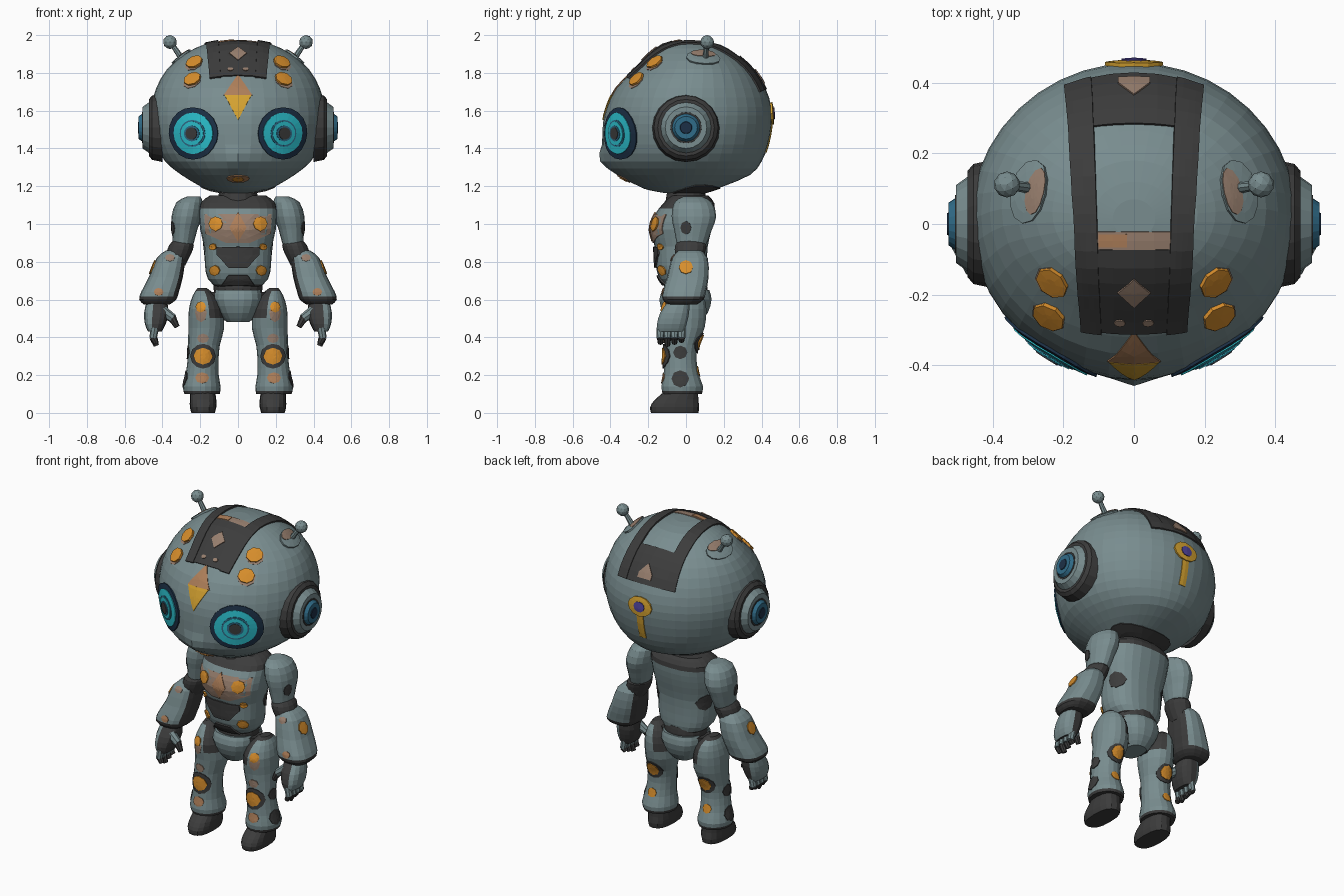
import bpy, bmesh, math
from mathutils import Vector, Matrix
from mathutils.bvhtree import BVHTree

cube = bpy.data.objects.get("Cube")
if cube:
    bpy.data.objects.remove(cube, do_unlink=True)


def material(name, r, g, b):
    m = bpy.data.materials.new(name)
    m.use_nodes = True
    m.diffuse_color = (r, g, b, 1)
    m.node_tree.nodes["Principled BSDF"].inputs["Base Color"].default_value = (r, g, b, 1)
    return m


GREY = material("slate grey", .19, .265, .275)
DARK = material("charcoal", .045, .045, .045)
ORANGE = material("orange", .68, .27, .025)
GOLD = material("gold", .66, .36, .03)
COPPER = material("faded copper", .42, .21, .10)
TAN = material("dull tan", .31, .21, .155)
CYAN = material("bright cyan", .025, .53, .62)
NAVY = material("navy", .012, .03, .062)
BLUE = material("steel blue", .03, .15, .25)
PURPLE = material("violet", .08, .06, .35)


def finish(name, bm, mats, mirror=False, thick=0):
    me = bpy.data.meshes.new(name)
    bm.to_mesh(me)
    for m in mats:
        me.materials.append(m)
    ob = bpy.data.objects.new(name, me)
    bpy.context.collection.objects.link(ob)
    if thick:
        s = ob.modifiers.new("thickness", 'SOLIDIFY')
        s.thickness, s.offset = thick, -1
    if mirror:
        ob.modifiers.new("mirror", 'MIRROR')
    tree = BVHTree.FromBMesh(bm)
    bm.free()
    return tree


def smoothed(rows, steps):
    # Catmull-Rom interpolation between cross-sections
    out = []
    for i in range(len(rows) - 1):
        a, b, c, d = (rows[max(0, min(len(rows) - 1, i + k))] for k in (-1, 0, 1, 2))
        for s in range(steps):
            t = s / steps
            out.append([q + .5 * t * (r - p + t * (2*p - 5*q + 4*r - e + t * (3*(q - r) + e - p)))
                        for p, q, r, e in zip(a, b, c, d)])
    return out + [list(rows[-1])]


def loft(name, mats, rows, n=14, steps=2, power=2, rule=None, warp=None, mirror=False):
    # rows: (x, y, z, half width, half depth)
    bm = bmesh.new()
    rings = []
    for x, y, z, rx, ry in smoothed(rows, steps):
        ring = []
        for i in range(n):
            c, s = math.cos(math.tau * i / n), math.sin(math.tau * i / n)
            v = Vector((x + rx * math.copysign(abs(c) ** (2 / power), c),
                        y + ry * math.copysign(abs(s) ** (2 / power), s), z))
            ring.append(bm.verts.new(warp(v) if warp else v))
        rings.append(ring)
    for a, b in zip(rings, rings[1:]):
        for i in range(n):
            j = (i + 1) % n
            bm.faces.new((a[i], a[j], b[j], b[i]))
    bm.faces.new(rings[0])
    bm.faces.new(rings[-1])
    bmesh.ops.recalc_face_normals(bm, faces=bm.faces)
    if rule:
        for f in bm.faces:
            f.material_index = int(rule(f.calc_center_median(), f.normal))
    return finish(name, bm, mats, mirror)


def rod(name, mat, p, q, r0, r1, n=8, mirror=True):
    p, q = Vector(p), Vector(q)
    bm = bmesh.new()
    turn = (q - p).to_track_quat('Z', 'Y').to_matrix().to_4x4()
    bmesh.ops.create_cone(bm, cap_ends=True, segments=n, radius1=r0, radius2=r1, depth=(q - p).length,
                          matrix=Matrix.Translation((p + q) / 2) @ turn)
    finish(name, bm, [mat], mirror)


def project(tree, o, d, lift):
    hit, normal, _, _ = tree.ray_cast(o, d)
    if hit is None:
        hit, normal, _, _ = tree.find_nearest(o + d * .5)
    return hit + normal * lift


def oval(ru, rv, n=12):
    return [(ru * math.cos(math.tau * i / n), rv * math.sin(math.tau * i / n)) for i in range(n)]


def decal(tree, name, mat, at, d, outline, lift=.005, thick=.008, mirror=False):
    # outline (counter-clockwise) laid onto a part along direction d
    at, d = Vector(at), Vector(d).normalized()
    u = d.cross(Vector((0, 1, 0) if abs(d.z) > .9 else (0, 0, 1))).normalized()
    v = u.cross(d)
    parts = 4 if len(outline) < 8 else 1
    pts = [Vector(a).lerp(Vector(b), k / parts)
           for a, b in zip(outline, outline[1:] + outline[:1]) for k in range(parts)]
    mid = sum(pts, Vector((0, 0))) / len(pts)
    bm = bmesh.new()

    def place(p):
        return bm.verts.new(project(tree, at - d * .5 + u * p.x + v * p.y, d, lift))
    centre = place(mid)
    rings = [[place(mid.lerp(p, s)) for p in pts] for s in (.34, .67, 1)]
    n = len(pts)
    for i in range(n):
        j = (i + 1) % n
        bm.faces.new((centre, rings[0][i], rings[0][j]))
        for a, b in zip(rings, rings[1:]):
            bm.faces.new((a[i], b[i], b[j], a[j]))
    finish(name, bm, [mat], mirror, thick)


def band(tree, name, mat, x0, x1, a0, a1, lift=.01, thick=.015, taper=0, mirror=False):
    # panel wrapped over the crown between two angles, narrowing to the front
    bm = bmesh.new()
    nx, na = 4, max(2, int((a1 - a0) / 7))
    grid = []
    for i in range(na + 1):
        t = math.radians(a0 + (a1 - a0) * i / na)
        d = Vector((0, -math.cos(t), -math.sin(t)))
        w = 1 - taper * i / na
        grid.append([bm.verts.new(project(tree, Vector((w * (x0 + (x1 - x0) * k / nx), 0, 1.55)) - d, d, lift))
                     for k in range(nx + 1)])
    for a, b in zip(grid, grid[1:]):
        for k in range(nx):
            bm.faces.new((a[k], b[k], b[k + 1], a[k + 1]))
    finish(name, bm, [mat], mirror, thick)


# Head: (height, half width, front, back), with a small pointed nose and flattened eye areas
head_rows = [(1.165, .07, -.12, .10), (1.18, .15, -.2, .14), (1.2, .2, -.25, .2), (1.26, .3, -.36, .34),
             (1.33, .385, -.425, .4), (1.42, .435, -.44, .435), (1.53, .46, -.44, .455), (1.62, .458, -.42, .452),
             (1.72, .433, -.37, .42), (1.82, .375, -.27, .355), (1.9, .28, -.19, .265), (1.95, .18, -.12, .18),
             (1.97, .06, -.04, .07)]


def face_shape(v):
    if v.y < 0:
        v.y -= .03 * math.exp(-(v.x / .06) ** 2 - ((v.z - 1.34) / .06) ** 2)
        v.y += .014 * math.exp(-((abs(v.x) - .25) / .1) ** 2 - ((v.z - 1.48) / .16) ** 2)
    return v


head = loft("head", [GREY], [(0, (f + b) / 2, z, w, (b - f) / 2) for z, w, f, b in head_rows], n=40, warp=face_shape)

FRONT, BACK, UP, IN = (0, 1, 0), (0, -1, 0), (0, 0, 1), (-1, 0, 0)

# Eyes: stacked rings
for i, (part, mat, r) in enumerate([("rim", NAVY, .142), ("ring", CYAN, .112), ("iris", BLUE, .073), ("glow", CYAN, .064),
                                    ("inner_ring", BLUE, .043), ("pupil", DARK, .033)]):
    decal(head, "eye_" + part, mat, (.247 if i == 0 else .242, -.38, 1.48), (-.35, .94, 0), oval(r * 1.05, r * .96, 20),
          .008 + .003 * i, .014 if i == 0 else .008, True)

# Crown panels
band(head, "crown_strip", DARK, .12, .195, 21, 144, taper=.24, mirror=True)
band(head, "crown_front_panel", DARK, -.115, .115, 100, 143, .007)
band(head, "crown_back_panel", DARK, -.13, .13, 21, 50, .007)
band(head, "crown_tan_edge", TAN, -.112, .112, 93, 100, .004, .008)
band(head, "crown_copper_spot", COPPER, -.1, -.02, 94, 99, .007, .008)
decal(head, "crown_front_diamond", TAN, (0, -.19, 1.9), (0, .3, -1), [(-.045, 0), (0, -.05), (.045, 0), (0, .045)], .012)
decal(head, "crown_back_diamond", TAN, (0, .4, 1.77), (0, -.8, -.6), [(-.045, -.03), (.045, -.03), (.045, 0), (0, .06), (-.045, 0)], .012)
decal(head, "crown_dot", TAN, (.04, -.28, 1.82), (0, .6, -.8), oval(.016, .012, 8), .012, mirror=True)

# Forehead, chin and brow lamps
decal(head, "forehead_upper", COPPER, (0, -.4, 1.68), FRONT, [(-.075, 0), (.075, 0), (0, .11)])
decal(head, "forehead_lower", GOLD, (0, -.4, 1.68), FRONT, [(-.07, 0), (0, -.13), (.07, 0)], .006)
decal(head, "chin_mark", COPPER, (0, -.35, 1.225), (0, .8, .6), oval(.06, .035))
decal(head, "chin_lamp", ORANGE, (0, -.35, 1.225), (0, .8, .6), oval(.03, .02, 8), .009)
for z, y, x in ((1.88, -.175, .247), (1.8, -.295, .272)):
    decal(head, "brow_halo", TAN, (x, y, z - .012), (-x, -y, 1.5 - z), oval(.052, .05, 8), .003, .008, True)
    decal(head, "brow_lamp", ORANGE, (x, y, z), (-x, -y, 1.5 - z), oval(.048, .044, 8), .014, .022, True)

# Keyhole lamp on the back
decal(head, "keyhole_stem", GOLD, (0, .45, 1.48), BACK, [(-.022, -.1), (.022, -.1), (.022, .09), (-.022, .09)])
decal(head, "keyhole_lamp", GOLD, (0, .45, 1.585), BACK, oval(.08, .058), .011, .018)
decal(head, "keyhole_centre", PURPLE, (0, .45, 1.585), BACK, oval(.035, .03), .015)
decal(head, "head_underside", DARK, (0, .05, 1.2), UP, oval(.2, .13, 16), .006)

# Ears and antennae
for part, mat, x0, x1, r0, r1 in (("rim", DARK, .4, .455, .182, .17), ("rim_bevel", DARK, .455, .472, .17, .15),
                                  ("cup", GREY, .46, .505, .142, .11),
                                  ("groove", DARK, .5, .507, .084, .082), ("lens", BLUE, .5, .526, .078, .06),
                                  ("core", NAVY, .52, .53, .036, .03)):
    rod("ear_" + part, mat, (x0, 0, 1.51), (x1, 0, 1.51), r0, r1, 20)
decal(head, "antenna_base", GREY, (.29, .09, 1.87), (-.5, -.1, -.8), oval(.09, .06), .01, .016, True)
decal(head, "antenna_pad", TAN, (.268, .09, 1.885), (-.5, -.1, -.8), oval(.065, .03), .013, .008, True)
rod("antenna_stem", GREY, (.28, .1, 1.85), (.355, .11, 1.96), .018, .012)
bm = bmesh.new()
bmesh.ops.create_icosphere(bm, subdivisions=2, radius=.037, matrix=Matrix.Translation((.36, .112, 1.963)))
finish("antenna_ball", bm, [GREY], True)

# Neck, torso and pelvis
rod("neck", DARK, (0, 0, 1.11), (0, 0, 1.2), .11, .095, 16, False)
torso_rows = [(.66, .11, -.10, .10), (.71, .16, -.14, .11), (.78, .175, -.16, .11), (.88, .18, -.165, .115),
              (.97, .2, -.19, .135), (1.05, .205, -.165, .15), (1.11, .2, -.12, .15), (1.15, .15, -.08, .12)]
torso = loft("torso", [GREY, DARK], [(0, (f + b) / 2, z, w, (b - f) / 2) for z, w, f, b in torso_rows],
             n=24, power=2.4, rule=lambda c, n: c.z > 1.08 or c.z < .69)
decal(torso, "chest_plate", TAN, (0, -.18, 0), FRONT,
      [(-.17, .95), (-.06, .9), (.06, .9), (.17, .95), (.175, 1.05), (-.175, 1.05)])
decal(torso, "chest_diamond", COPPER, (0, -.18, .98), FRONT, [(-.045, 0), (0, -.07), (.045, 0), (0, .08)], .009)
for x, z, r in ((.115, 1.0, .036), (.13, .88, .018), (.12, .755, .026)):
    decal(torso, "torso_lamp", ORANGE, (x, -.18, z), FRONT, oval(r, r, 8), .011, .009, True)
decal(torso, "belly_panel", DARK, (0, -.17, 0), FRONT,
      [(-.11, .84), (-.05, .77), (.05, .77), (.11, .84), (.11, .88), (-.11, .88)], .01, .014)
decal(torso, "lower_panel", DARK, (0, -.14, 0), FRONT, [(-.085, .68), (.085, .68), (.05, .73), (-.05, .73)], .01, .014)
decal(torso, "torso_side_patch", DARK, (.18, .04, .87), IN, oval(.045, .05, 8), mirror=True)
loft("waist", [DARK], [(0, 0, .6, .12, .11), (0, 0, .66, .13, .115), (0, 0, .7, .13, .11)], n=18)
loft("pelvis", [GREY], [(0, -.005, .48, .06, .08), (0, -.003, .53, .1, .12), (0, -.003, .6, .13, .14),
                        (0, 0, .65, .122, .125)], n=18, power=2.5)
loft("hip_joint", [DARK], [(0, 0, .49, .085, .06), (0, 0, .56, .14, .085), (0, 0, .64, .16, .09)], n=16)

# Legs and feet
leg = loft("leg", [GREY, DARK],
           [(.19, 0, .66, .025, .04), (.178, 0, .62, .062, .09), (.17, -.01, .55, .09, .12),
            (.168, -.01, .45, .095, .11), (.18, -.025, .36, .084, .09), (.185, -.03, .28, .082, .087),
            (.19, -.025, .2, .088, .095), (.192, -.02, .14, .1, .112), (.19, -.02, .1, .094, .105)],
           n=18, mirror=True, rule=lambda c, n: c.z < .125 or (c.z > .5 and n.x < -.3) or c.z > .64)
loft("foot", [DARK], [(.185, -.06, 0, .062, .125), (.185, -.06, .03, .07, .13), (.185, -.05, .07, .07, .115),
                      (.188, -.02, .12, .066, .085)], n=16, power=2.5, mirror=True)
decal(leg, "knee_pad", DARK, (.185, -.12, .3), FRONT, oval(.062, .066), .007, .012, True)
decal(leg, "knee_lamp", ORANGE, (.185, -.12, .3), FRONT, oval(.043, .045, 8), .013, .01, True)
decal(leg, "thigh_mark", TAN, (.195, -.12, .53), FRONT, oval(.03, .05, 8), .003, mirror=True)
decal(leg, "thigh_lamp", ORANGE, (.195, -.12, .56), FRONT, oval(.025, .028, 8), .007, mirror=True)
decal(leg, "upper_knee_mark", TAN, (.185, -.12, .395), FRONT, oval(.03, .025, 8), mirror=True)
decal(leg, "shin_mark", COPPER, (.19, -.12, .185), FRONT, oval(.035, .03, 8), mirror=True)
decal(leg, "back_knee_pad", DARK, (.18, .1, .37), BACK, oval(.055, .055), .006, .01, True)
decal(leg, "back_knee_lamp", ORANGE, (.18, .1, .375), BACK, oval(.038, .04, 8), .011, .009, True)
decal(leg, "calf_lamp", ORANGE, (.19, .1, .22), BACK, oval(.028, .028, 8), mirror=True)
for z, r in ((.32, .036), (.18, .045)):
    decal(leg, "leg_side_patch", DARK, (.27, -.03, z), IN, oval(r, r, 8), mirror=True)

# Arms
upper = loft("upper_arm", [GREY], [(.235, .035, 1.145, .035, .05), (.256, .038, 1.115, .07, .1), (.272, .042, 1.04, .08, .118),
                                   (.283, .037, .97, .068, .1), (.29, .03, .9, .056, .08), (.305, .02, .85, .05, .06)],
             n=16, mirror=True)
decal(upper, "upper_arm_patch", DARK, (.35, 0, .98), IN, oval(.028, .035, 8), mirror=True)
loft("elbow", [DARK], [(.295, .025, .91, .05, .065), (.3, .025, .885, .066, .085), (.315, .02, .84, .066, .08),
                       (.34, .02, .78, .06, .07)], mirror=True)
forearm = loft("forearm", [GREY, DARK],
               [(.335, .02, .86, .045, .06), (.355, .02, .82, .076, .095), (.382, .01, .72, .09, .11),
                (.413, -.01, .64, .1, .115), (.425, -.015, .6, .098, .108), (.43, -.02, .575, .07, .08)],
               n=16, power=2.6, mirror=True, rule=lambda c, n: n.x < -.75 or c.z < .61)
decal(forearm, "forearm_lamp", ORANGE, (.48, 0, .77), IN, oval(.036, .036, 8), .007, .01, True)
decal(forearm, "forearm_mark", TAN, (.36, -.1, .82), FRONT, oval(.025, .018, 8), mirror=True)
decal(forearm, "wrist_mark", COPPER, (.42, -.12, .64), FRONT, oval(.025, .02, 8), mirror=True)

# Hands
loft("palm", [GREY, DARK], [(.43, -.04, .585, .055, .06), (.432, -.06, .53, .065, .078), (.438, -.075, .47, .055, .08),
                            (.44, -.08, .43, .036, .07)], power=2.6, mirror=True, rule=lambda c, n: n.x < .3)
for i in range(4):
    y = -.135 + .037 * i
    tip = .355 + .012 * abs(i - 1)
    rod("finger", GREY, (.44, y, .45), (.45, y, .395), .022, .02)
    rod("fingertip", DARK, (.45, y, .4), (.432, y, tip), .02, .014)
rod("thumb", GREY, (.4, -.09, .54), (.345, -.1, .5), .03, .024)
rod("thumb_tip", DARK, (.35, -.1, .505), (.322, -.105, .455), .023, .014)
